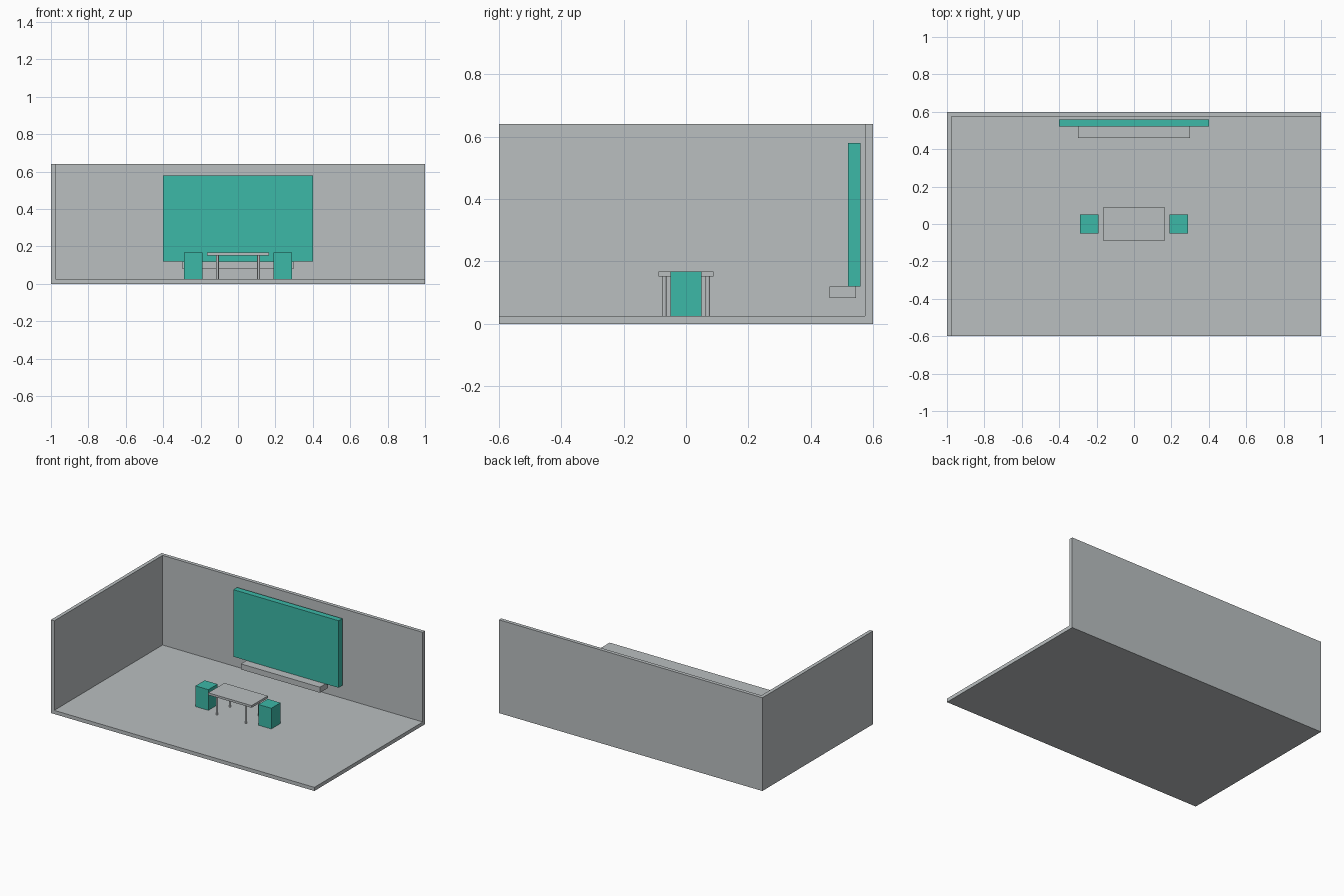
import bpy

cube = bpy.data.objects.get("Cube")
if cube:
    bpy.data.objects.remove(cube, do_unlink=True)


def material(name, rgb):
    mat = bpy.data.materials.new(name)
    mat.use_nodes = True
    mat.diffuse_color = (*rgb, 1)
    mat.node_tree.nodes["Principled BSDF"].inputs["Base Color"].default_value = (*rgb, 1)
    return mat


GREY = material("light_grey", (0.49, 0.52, 0.53))
TEAL = material("teal", (0.045, 0.48, 0.39))


def box(name, x, y, z, mat):
    """Box filling the given (low, high) ranges."""
    ranges = (x, y, z)
    bpy.ops.mesh.primitive_cube_add(size=1, location=[(a + b) / 2 for a, b in ranges])
    ob = bpy.context.object
    ob.name = name
    ob.scale = [b - a for a, b in ranges]
    bpy.ops.object.transform_apply(location=False, rotation=False, scale=True)
    ob.data.materials.append(mat)
    return ob


FLOOR = 0.025
HEIGHT = 0.64
TABLE_TOP = 0.167
TABLE_UNDER = 0.152

# Room shell: floor and two walls
box("floor", (-1, 1), (-0.6, 0.6), (0, FLOOR), GREY)
box("back_wall", (-1, 1), (0.575, 0.6), (FLOOR, HEIGHT), GREY)
box("right_wall", (-1, -0.975), (-0.6, 0.575), (FLOOR, HEIGHT), GREY)

# Screen and the shelf below it
box("screen", (-0.4, 0.4), (0.52, 0.56), (0.12, 0.58), TEAL)
box("shelf", (-0.3, 0.3), (0.46, 0.545), (0.082, 0.12), GREY)

# Table with four round legs, and a block seat at each end
box("table_top", (-0.165, 0.165), (-0.088, 0.088), (TABLE_UNDER, TABLE_TOP), GREY)
for side, sx in (("left", 1), ("right", -1)):
    box(side + "_seat", sorted((sx * 0.19, sx * 0.288)), (-0.05, 0.05), (FLOOR, TABLE_TOP), TEAL)
    for end, sy in (("front", -1), ("back", 1)):
        bpy.ops.mesh.primitive_cylinder_add(
            vertices=16, radius=0.0075, depth=TABLE_UNDER - FLOOR,
            location=(sx * 0.11, sy * 0.07, (TABLE_UNDER + FLOOR) / 2))
        leg = bpy.context.object
        leg.name = f"table_leg_{end}_{side}"
        leg.data.materials.append(GREY)
        bpy.ops.object.shade_smooth_by_angle()
